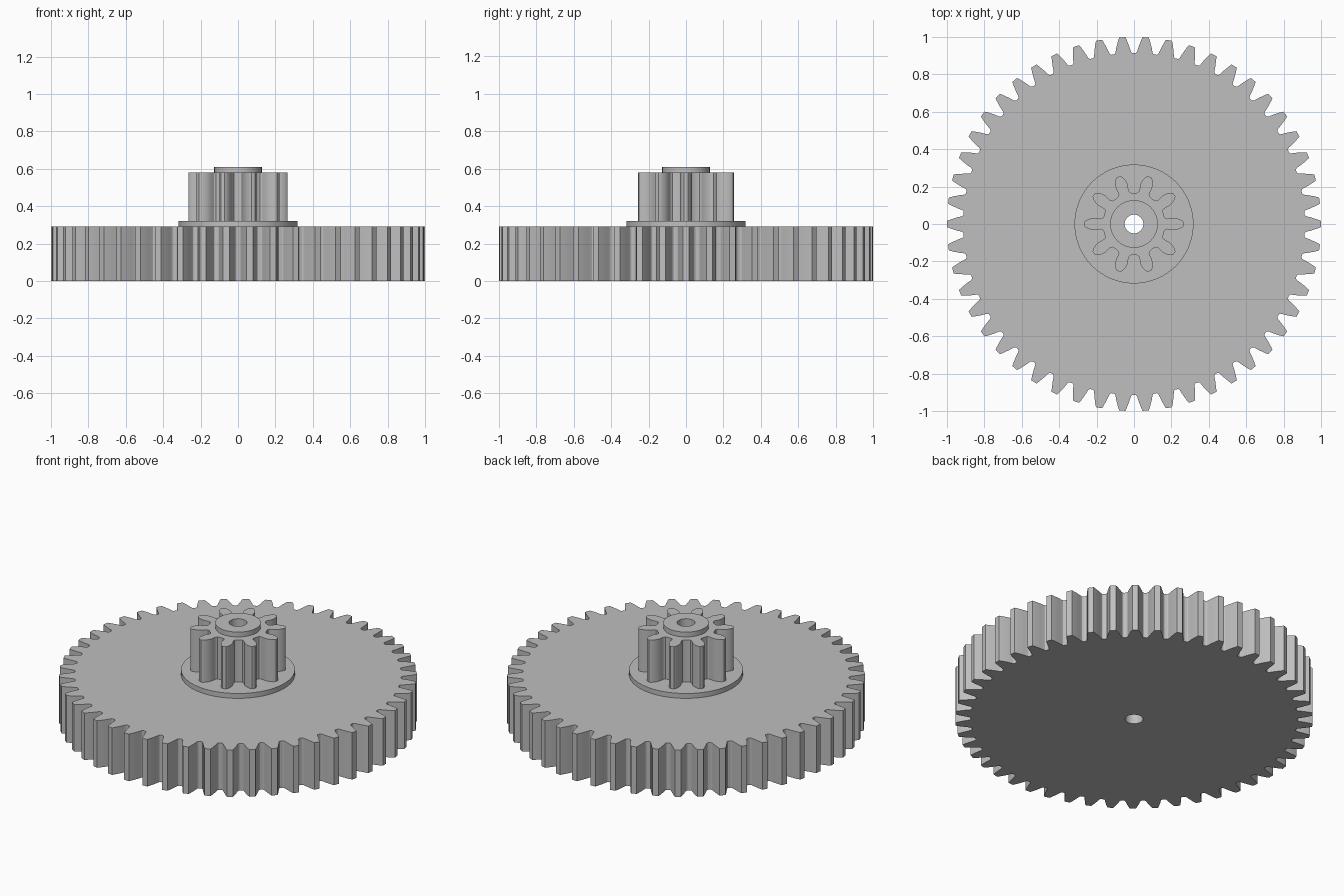
import bpy, bmesh
from math import cos, sin, pi, radians

cube = bpy.data.objects.get("Cube")
if cube:
    bpy.data.objects.remove(cube)

GREY = (0.52, 0.52, 0.52, 1)
mat = bpy.data.materials.new("grey plastic")
mat.use_nodes = True
mat.diffuse_color = GREY
mat.node_tree.nodes["Principled BSDF"].inputs["Base Color"].default_value = GREY


def circle(r, n=72):
    return [(r * cos(2 * pi * i / n), r * sin(2 * pi * i / n)) for i in range(n)]


def gear(teeth, flank):
    """Outline from one flank, given as (radius, half thickness) from root to tip."""
    pts = []
    for t in range(teeth):
        mid = 2 * pi * t / teeth
        pts += [(r * cos(mid - w / r), r * sin(mid - w / r)) for r, w in flank]
        pts += [(r * cos(mid + w / r), r * sin(mid + w / r)) for r, w in reversed(flank)]
    return pts


def finish(name, bm):
    mesh = bpy.data.meshes.new(name)
    bm.to_mesh(mesh)
    bm.free()
    mesh.materials.append(mat)
    obj = bpy.data.objects.new(name, mesh)
    bpy.context.collection.objects.link(obj)
    bpy.ops.object.select_all(action='DESELECT')
    obj.select_set(True)
    bpy.context.view_layer.objects.active = obj
    bpy.ops.object.shade_smooth_by_angle(angle=radians(25))


def ring(bm, outline, z):
    verts = [bm.verts.new((x, y, z)) for x, y in outline]
    edges = [bm.edges.new((a, b)) for a, b in zip(verts, verts[1:] + verts[:1])]
    return verts, edges


def wall(bm, low, high):
    n = len(low)
    for i in range(n):
        j = (i + 1) % n
        bm.faces.new((low[i], low[j], high[j], high[i]))


def cap(bm, outer_edges, opening, z, up):
    """Flat face between an outer loop and the opening inside it."""
    inner_edges = ring(bm, opening, z)[1]
    made = bmesh.ops.triangle_fill(bm, use_beauty=True, edges=outer_edges + inner_edges)
    for f in made["geom"]:
        if isinstance(f, bmesh.types.BMFace):
            f.normal_update()
            if (f.normal.z > 0) != up:
                f.normal_flip()


def step(name, outline, top_opening, z0, z1, bottom_opening=None):
    bm = bmesh.new()
    low, low_edges = ring(bm, outline, z0)
    high, high_edges = ring(bm, outline, z1)
    wall(bm, low, high)
    cap(bm, high_edges, top_opening, z1, True)
    if bottom_opening:
        cap(bm, low_edges, bottom_opening, z0, False)
    finish(name, bm)


# Outlines
large = gear(50, [(0.913, 0.050), (0.917, 0.044), (0.925, 0.0405), (0.943, 0.0362),
                  (0.962, 0.0302), (0.982, 0.0237), (1.0, 0.0165)])
small = gear(10, [(0.167, 0.040), (0.170, 0.032), (0.180, 0.028), (0.195, 0.030),
                  (0.212, 0.033), (0.230, 0.031), (0.247, 0.025), (0.259, 0.018), (0.266, 0.010)])
collar = circle(0.318)
hub = circle(0.127)
hole = circle(0.05, 48)

# Stacked steps, each opening onto the one above
step("large_gear", large, collar, 0, 0.29, hole)
step("collar", collar, small, 0.29, 0.32)
step("small_gear", small, hub, 0.32, 0.58)
step("hub", hub, hole, 0.58, 0.61)

# Shaft bore through the full height
bm = bmesh.new()
wall(bm, ring(bm, hole, 0.61)[0], ring(bm, hole, 0)[0])
finish("shaft_bore", bm)
